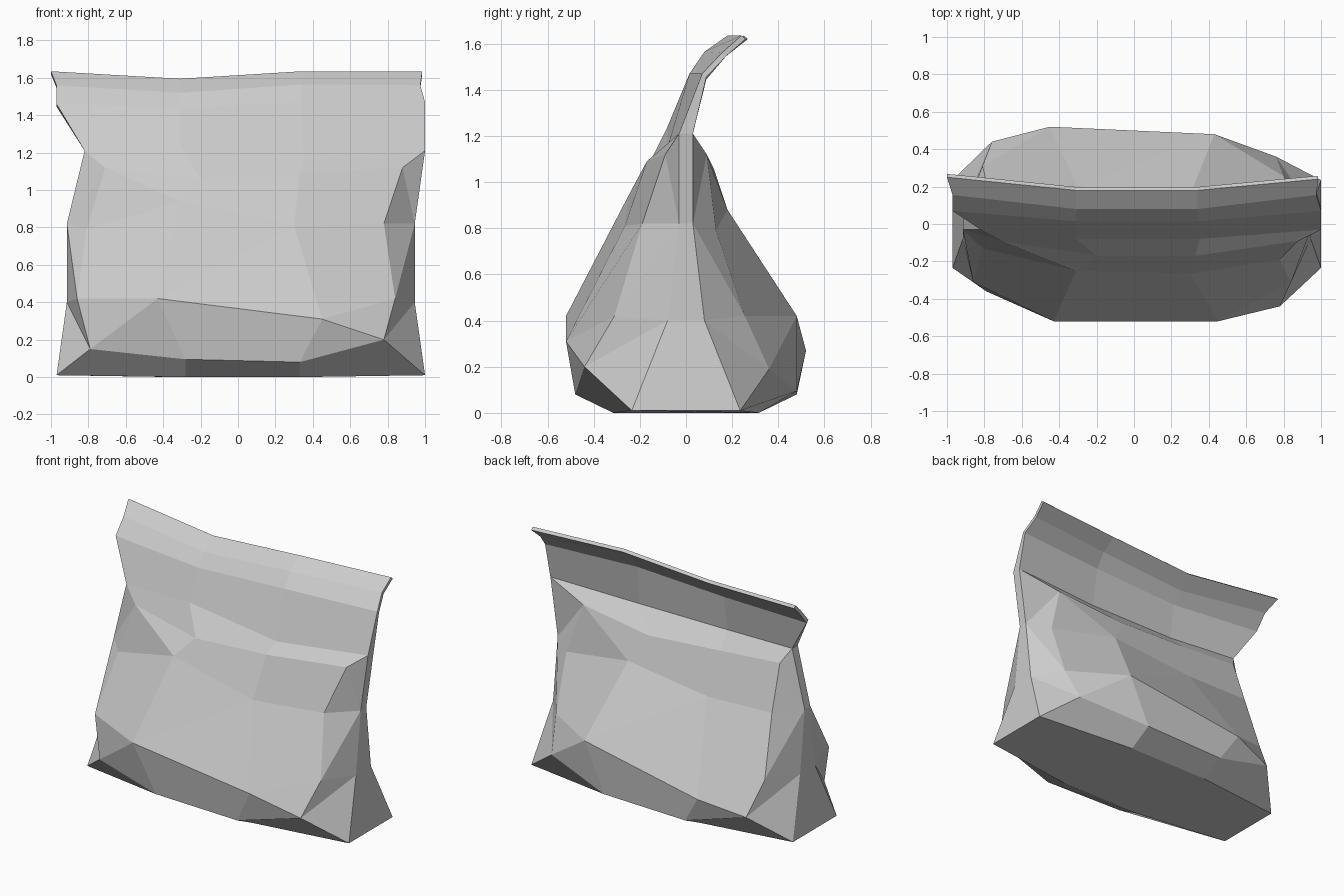
import bpy
import bmesh
from mathutils import Vector

default_cube = bpy.data.objects.get("Cube")
if default_cube:
    bpy.data.objects.remove(default_cube, do_unlink=True)


def make_material(name, colour):
    material = bpy.data.materials.new(name)
    material.use_nodes = True
    material.diffuse_color = colour
    material.node_tree.nodes["Principled BSDF"].inputs["Base Color"].default_value = colour
    return material


def half_turn(point):
    """Turn a front point about the upright axis to make a back point."""
    return Vector((-point[0], -point[1], point[2]))


def shifted(points, offset):
    return [Vector(point) + Vector(offset) for point in points]


def closed_ring(front, back, right_side=(), left_side=()):
    """Order the points of one level: front, right side, back, left side."""
    ring = list(front) + list(right_side or (front[-1], back[0]))
    ring += list(back) + list(left_side or (back[-1], front[0]))
    return [Vector(point) for point in ring]


def side_pair(x, half_depth, z):
    return [(x, -half_depth, z), (x, half_depth, z)]


def skin(bm, lower, upper, creases):
    """Join two levels; r and f crease a panel along its rising or falling diagonal."""
    for i, crease in enumerate(creases):
        j = (i + 1) % len(lower)
        a, b, c, d = lower[i], lower[j], upper[j], upper[i]
        if crease == "r":
            panels = [(a, b, c), (a, c, d)]
        elif crease == "f":
            panels = [(a, b, d), (b, c, d)]
        else:
            panels = [(a, b, c, d)]
        for panel in panels:
            bm.faces.new(panel)


# Front wall of the stuffed body, left to right, from bottom to shoulder
base = [(-.97, -.235, .01), (-.28, -.315, 0), (.33, -.315, 0), (1, -.235, .01)]
bulge = [(-.79, -.36, .15), (-.28, -.48, .095), (.33, -.48, .08), (.78, -.44, .2)]
belly = [(-.86, -.31, .42), (-.43, -.52, .42), (.45, -.52, .31), (.84, -.31, .42)]
dent = [(-.81, -.13, .79), (-.31, -.25, .94), (.3, -.265, .81), (.78, -.19, .82)]
shoulder = [(-.71, -.09, 1.12), (-.2, -.17, 1.06), (.33, -.17, 1.09), (.88, -.09, 1.12)]

# Flattened neck and the curled lip above it
neck = [(-.82, -.03, 1.21), (-.31, -.08, 1.24), (.35, -.08, 1.15), (1, -.03, 1.21)]
fold = [(-.97, .07, 1.46), (-.31, .015, 1.44), (.34, .015, 1.47), (1, .07, 1.47)]
curl = [(-.97, .155, 1.56), (-.31, .08, 1.52), (.34, .08, 1.565), (.975, .155, 1.56)]
lip = [(-1, .25, 1.635), (-.31, .18, 1.595), (.34, .18, 1.635), (.985, .24, 1.635)]

# The back wall repeats the front, with a few of its own creases
backs = [[half_turn(p) for p in row] for row in (base, bulge, belly, dent, shoulder)]
backs[0][0].x, backs[0][-1].x = base[-1][0], base[0][0]
backs[1][0] = Vector((.76, .36, .19))
backs[1][-1].x = -.76
backs[2][0].xy = .8, .255
backs[2][1].y, backs[2][2].z = .48, .27
backs[2][-1].x = -.81
backs[3][1].y, backs[3][1].z = .18, .88
backs[3][2].y = .2
backs[4][1].y, backs[4][2].y = .12, .1
backs[4][-1].x = -.77

# Pinched gussets at the two sides
gusset_levels = [(.235, .01), (.08, .4), (.03, .82), (.03, 1.21)]
right_x = [1, .945, .945, 1]
left_x = [-.97, -.915, -.915, -.82]
rights = [side_pair(x, *level) for x, level in zip(right_x, gusset_levels)]
lefts = [side_pair(x, *level)[::-1] for x, level in zip(left_x, gusset_levels)]

rings = [closed_ring(base, backs[0])]
fronts = [bulge, belly, dent, shoulder]
for front, back, right, left in zip(fronts, backs[1:], rights, lefts):
    rings.append(closed_ring(front, back, right, left))

neck_back = [Vector((p[0], .03, 1.21)) for p in reversed(neck)]
for middle in neck_back[1:-1]:
    middle.yz = 0, 1.19
rings.append(closed_ring(neck, neck_back))
for row in (fold, curl, lip):
    rings.append(closed_ring(row, shifted(reversed(row), (0, .018, -.015))))

# Skin the levels into one closed bag, each half creased alike
plain = "......"
half_creases = [plain, "r.fr.f", ".r.r.f", "f..f.r", plain, plain, plain, plain]
mesh = bpy.data.meshes.new("crumpled_bag")
bm = bmesh.new()
levels = [[bm.verts.new(point) for point in ring] for ring in rings]
for lower, upper, creases in zip(levels, levels[1:], half_creases):
    skin(bm, lower, upper, creases + creases)
bm.faces.new(reversed(levels[0]))

# Thin rim closing the lip
top = levels[-1]
front_edge = top[:4]
back_edge = top[6:10][::-1]
for i in range(len(front_edge) - 1):
    bm.faces.new((front_edge[i], front_edge[i + 1], back_edge[i + 1], back_edge[i]))
bmesh.ops.remove_doubles(bm, verts=bm.verts, dist=.0005)
bmesh.ops.recalc_face_normals(bm, faces=bm.faces)
bm.to_mesh(mesh)
bm.free()

bag = bpy.data.objects.new("crumpled_bag", mesh)
bpy.context.collection.objects.link(bag)
mesh.materials.append(make_material("light_grey", (.6, .6, .6, 1)))
